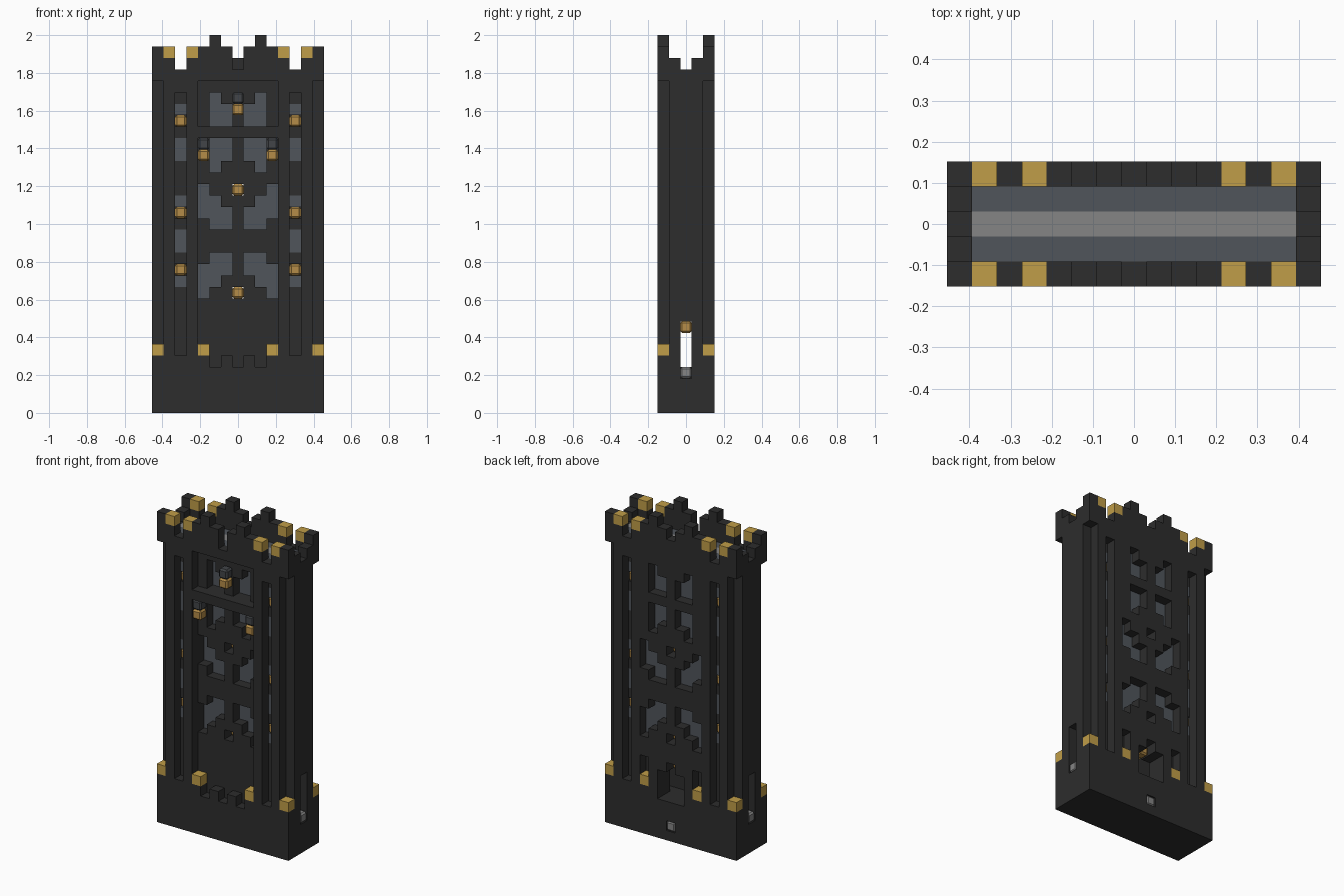
import bpy
import bmesh
from mathutils import Vector, Matrix

if "Cube" in bpy.data.objects:
    bpy.data.objects.remove(bpy.data.objects["Cube"])

NX, NY, NZ = 15, 5, 33
U = 2 / NZ                      # edge of one building block
cells = {}                      # block position -> part name


def make_material(name, rgb):
    m = bpy.data.materials.new(name)
    m.use_nodes = True
    m.diffuse_color = (*rgb, 1)
    m.node_tree.nodes["Principled BSDF"].inputs["Base Color"].default_value = (*rgb, 1)
    return m


charcoal = make_material("charcoal stone", (0.026, 0.026, 0.026))
slate = make_material("slate glass", (0.08, 0.09, 0.105))
grey = make_material("light grey", (0.235, 0.235, 0.235))
gold = make_material("gold", (0.53, 0.34, 0.065))
amber = make_material("amber lamp", (0.46, 0.265, 0.065))
smoke = make_material("smoky cap", (0.055, 0.06, 0.066))

# Part name -> material and whether its blocks are chamfered
PARTS = {
    "base": (charcoal, False),
    "shaft": (charcoal, False),
    "parapet": (charcoal, False),
    "window_glass": (slate, False),
    "roof_deck": (slate, False),
    "roof_ridge": (grey, False),
    "gilded_blocks": (gold, False),
    "lamps": (amber, True),
    "lamp_caps": (smoke, True),
    "grey_studs": (grey, True),
}


def fill(part, xs, ys, zs):
    """Fill a box of blocks with a part; part None carves it away."""
    for i in xs:
        for j in ys:
            for k in zs:
                if part:
                    cells[i, j, k] = part
                else:
                    cells.pop((i, j, k), None)


def both(i):
    return (i, NX - 1 - i)


# Solid masses
fill("base", range(NX), range(NY), range(5))
fill("shaft", range(NX), range(NY), range(5, 29))
fill("parapet", range(NX), range(NY), [29])

# Notched corners with gilded feet
for j in (0, 4):
    fill(None, both(0), [j], range(6, 29))
    fill("gilded_blocks", both(0), [j], [5])

# Narrow side slots, with panes and lamps set one block deep
for outer, inner in ((0, 1), (4, 3)):
    fill(None, both(2), [outer], range(5, 28))
    fill("window_glass", both(2), [inner], [11, 14, 15, 18, 22, 23, 26])
    fill("lamps", both(2), [inner], [12, 17, 25])

# Recessed front panel, crossbar and threshold notches
fill(None, range(4, 11), [0], range(5, 29))
fill("shaft", range(4, 11), [0], [24])
fill(None, (5, 7, 9), [0], [4])

# Stepped windows: column -> bottom and top, mirrored across the centre
WINDOWS = (
    {5: (25, 28), 6: (25, 27)},
    {5: (21, 24), 6: (22, 24)},
    {4: (17, 20), 5: (16, 19), 6: (16, 18)},
    {4: (10, 13), 5: (11, 14), 6: (12, 14)},
)
for hole, pane in ((1, 2), (4, 3)):
    for window in WINDOWS:
        for i, (low, high) in window.items():
            fill(None, both(i), [hole], range(low, high))
            fill("window_glass", both(i), [pane], range(low, high))
    fill(None, [7], [hole], (10, 19))
    fill("lamps", [7], [pane], (10, 19))

# Hanging front lanterns with caps
for columns, k in (([7], 26), (both(4), 22)):
    fill("lamps", columns, [0], [k])
    fill("lamp_caps", columns, [0], [k + 1])

# Passage from side to side and the rear doorway
fill(None, range(NX), [2], range(4, 8))
fill(None, range(6, 9), (3, 4), range(4, 7))
fill(None, [7], [4], [7])
fill("lamps", [7], (2, 3), [7])
fill(None, both(4), [4], (6, 7))
fill("gilded_blocks", both(4), (0, 4), [5])

# Flush studs in the base
fill("grey_studs", both(0), [2], [3])
fill("grey_studs", [7], [4], [1])

# Roof surface
fill("roof_deck", range(1, 14), (1, 3), [29])
fill("roof_ridge", range(1, 14), [2], [29])

# Battlements
TOPS = (32, 31, 30, 31, 32, 33, 32)
for i, top in enumerate(TOPS):
    fill("parapet", both(i), (0, 4), range(30, top))
fill("parapet", [7], [4], [30])
fill("parapet", both(0), (1, 3), [30])
for i in (1, 3):
    fill("gilded_blocks", both(i), (0, 4), [31])


def corner(i, j, k):
    return Vector(((i - NX / 2) * U, (j - NY / 2) * U, k * U))


def add_block(bm, cell):
    """Add the exposed sides of one block."""
    centre = corner(*cell) + Vector((U, U, U)) / 2
    for axis in range(3):
        for sign in (1, -1):
            near = list(cell)
            near[axis] += sign
            other = cells.get(tuple(near))
            if other and not PARTS[other][1]:
                continue
            n, a, b = Vector(), Vector(), Vector()
            n[axis] = sign * U / 2
            a[(axis + 1) % 3] = U / 2
            b[(axis + 2) % 3] = sign * U / 2
            ring = (n - a - b, n + a - b, n + a + b, n - a + b)
            bm.faces.new([bm.verts.new(centre + p) for p in ring])


def add_chamfered(bm, cell):
    """Add one whole block with cut edges."""
    centre = corner(*cell) + Vector((U, U, U)) / 2
    cube = bmesh.ops.create_cube(bm, size=U, matrix=Matrix.Translation(centre))
    edges = {e for v in cube["verts"] for e in v.link_edges}
    bmesh.ops.bevel(bm, geom=list(edges), offset=U * 0.16, segments=1, affect='EDGES')


# One object per part, with flat faces merged
for part, (material, chamfered) in PARTS.items():
    bm = bmesh.new()
    for cell in sorted(c for c, p in cells.items() if p == part):
        (add_chamfered if chamfered else add_block)(bm, cell)
    if not chamfered:
        bmesh.ops.remove_doubles(bm, verts=bm.verts[:], dist=U * 0.01)
        bmesh.ops.dissolve_limit(bm, angle_limit=0.01, verts=bm.verts[:], edges=bm.edges[:])
    mesh = bpy.data.meshes.new(part)
    bm.to_mesh(mesh)
    bm.free()
    mesh.materials.append(material)
    bpy.context.collection.objects.link(bpy.data.objects.new(part, mesh))
